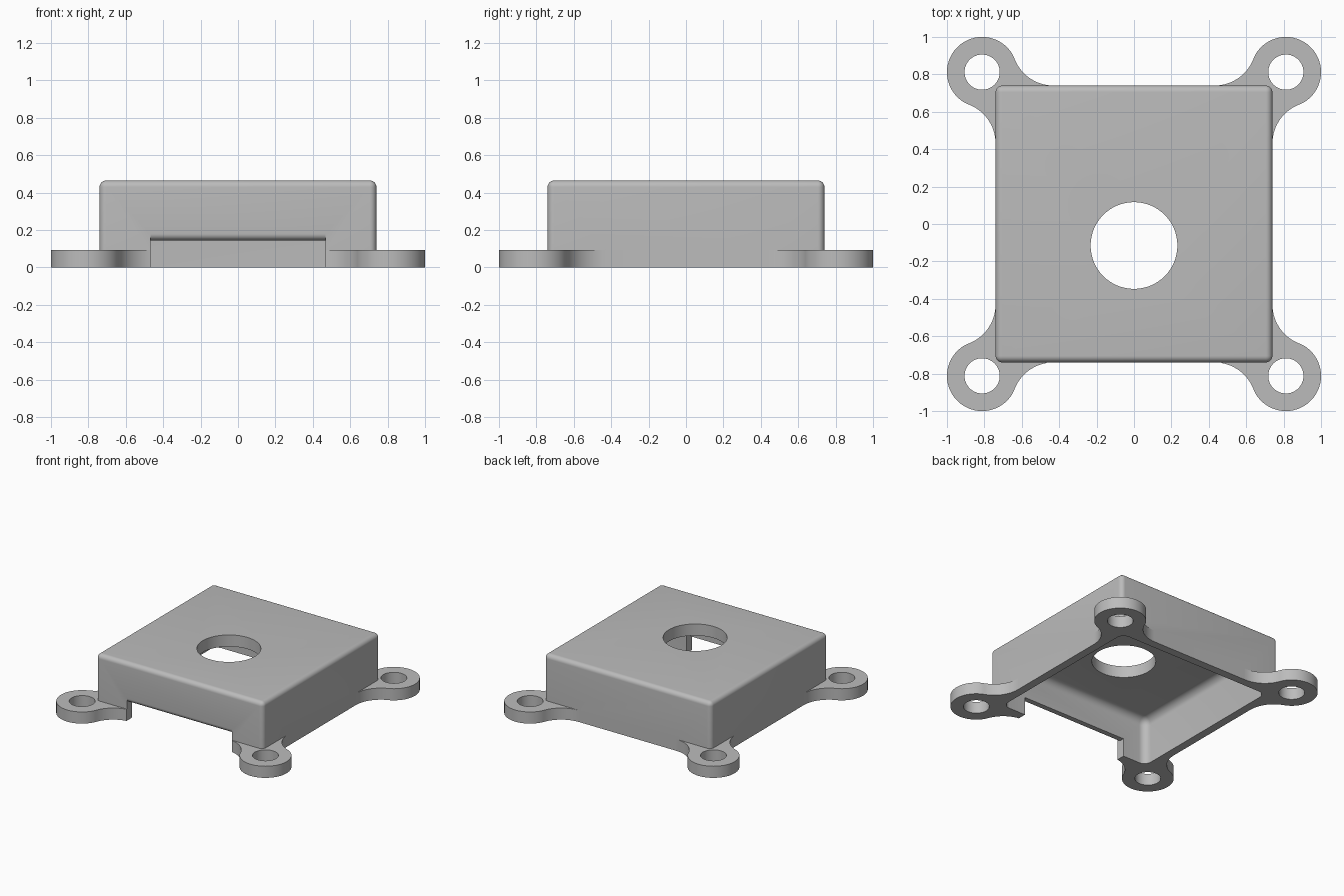
import bpy
import bmesh
from math import pi, cos, sin, atan2
from mathutils import Matrix

default = bpy.data.objects.get("Cube")
if default:
    bpy.data.objects.remove(default, do_unlink=True)

HALF, HEIGHT, WALL, ROOF = 0.74, 0.465, 0.065, 0.093
LUG, LUG_R, LUG_H, FILLET = 0.812, 0.188, 0.093, 0.224
SLOT_HALF, SLOT_TOP, EDGE = 0.467, 0.145, 0.035

grey = bpy.data.materials.new("light_grey")
grey.use_nodes = True
colour = (0.5, 0.5, 0.5, 1)
grey.diffuse_color = colour
grey.node_tree.nodes["Principled BSDF"].inputs["Base Color"].default_value = colour


def finish(bm, name):
    bmesh.ops.recalc_face_normals(bm, faces=bm.faces)
    mesh = bpy.data.meshes.new(name)
    bm.to_mesh(mesh)
    bm.free()
    mesh.materials.append(grey)
    obj = bpy.data.objects.new(name, mesh)
    bpy.context.collection.objects.link(obj)
    return obj


def rounded_box(name, half, bottom, top, radius):
    """Square box with rounded upright and top edges, sharp at the bottom."""
    bm = bmesh.new()
    bmesh.ops.create_cube(bm, size=2)
    for v in bm.verts:
        v.co = (v.co.x * half, v.co.y * half, top if v.co.z > 0 else bottom)
    edges = [e for e in bm.edges if any(v.co.z == max(bottom, top) for v in e.verts)]
    edges = [e for e in bm.edges if max(v.co.z for v in e.verts) > (bottom + top) / 2]
    bmesh.ops.bevel(bm, geom=edges, offset=radius, offset_type='OFFSET',
                    segments=8, profile=0.5, affect='EDGES')
    return finish(bm, name)


def prism(name, points, depth, matrix=Matrix()):
    """Extrude a flat outline along its local z axis, then place it."""
    bm = bmesh.new()
    face = bm.faces.new([bm.verts.new((x, y, 0)) for x, y in points])
    new = bmesh.ops.extrude_face_region(bm, geom=[face])["geom"]
    for v in new:
        if isinstance(v, bmesh.types.BMVert):
            v.co.z += depth
    bm.transform(matrix)
    return finish(bm, name)


def arc(cx, cy, r, start, end, steps):
    return [(cx + r * cos(start + (end - start) * i / steps),
             cy + r * sin(start + (end - start) * i / steps)) for i in range(steps + 1)]


def cylinder(name, x, y, r, bottom, top):
    return prism(name, arc(x, y, r, 0, 2 * pi, 64)[:-1], top - bottom,
                 Matrix.Translation((0, 0, bottom)))


def combine(target, tool, operation):
    mod = target.modifiers.new(operation, 'BOOLEAN')
    mod.object, mod.operation, mod.solver = tool, operation, 'EXACT'
    bpy.context.view_layer.objects.active = target
    bpy.ops.object.modifier_apply(modifier=mod.name)
    bpy.data.objects.remove(tool, do_unlink=True)


# Outer body
cover = rounded_box("cover", HALF, 0, HEIGHT, EDGE)

# Corner mounting lugs, blended into the sides by concave fillets
start_x = 0.43
fy = HALF + FILLET
join = atan2(fy - LUG, start_x - LUG)
outline = arc(start_x, fy, FILLET, -pi / 2, join - pi, 16)
outline += arc(LUG, LUG, LUG_R, join, pi / 2 - join, 48)[1:-1]
outline += [(y, x) for x, y in reversed(arc(start_x, fy, FILLET, -pi / 2, join - pi, 16))]
inner = HALF - WALL / 2
outline += [(inner, start_x), (inner, inner), (start_x, inner)]
for i in range(4):
    combine(cover, prism("lug", outline, LUG_H, Matrix.Rotation(i * pi / 2, 4, 'Z')), 'UNION')

# Hollow inside, open underneath
combine(cover, rounded_box("cavity", HALF - WALL, -0.2, HEIGHT - ROOF, 0.06), 'DIFFERENCE')

# Front slot with a rounded outer lip
profile = [(-1.1, -0.1), (-0.55, -0.1), (-0.55, SLOT_TOP)]
profile += arc(-HALF + EDGE, SLOT_TOP + EDGE, EDGE, 1.5 * pi, pi, 8)
profile += [(-1.1, SLOT_TOP + EDGE)]
to_x = Matrix(((0, 0, 1, -SLOT_HALF), (1, 0, 0, 0), (0, 1, 0, 0), (0, 0, 0, 1)))
combine(cover, prism("slot", profile, 2 * SLOT_HALF, to_x), 'DIFFERENCE')

# Round opening in the roof and screw holes in the lugs
combine(cover, cylinder("opening", 0, -0.115, 0.232, 0.3, 0.6), 'DIFFERENCE')
for sx in (-1, 1):
    for sy in (-1, 1):
        combine(cover, cylinder("screw_hole", sx * LUG, sy * LUG, 0.094, -0.1, 0.2), 'DIFFERENCE')

bpy.ops.object.select_all(action='DESELECT')
cover.select_set(True)
bpy.context.view_layer.objects.active = cover
bpy.ops.object.shade_smooth_by_angle(angle=pi / 6)
